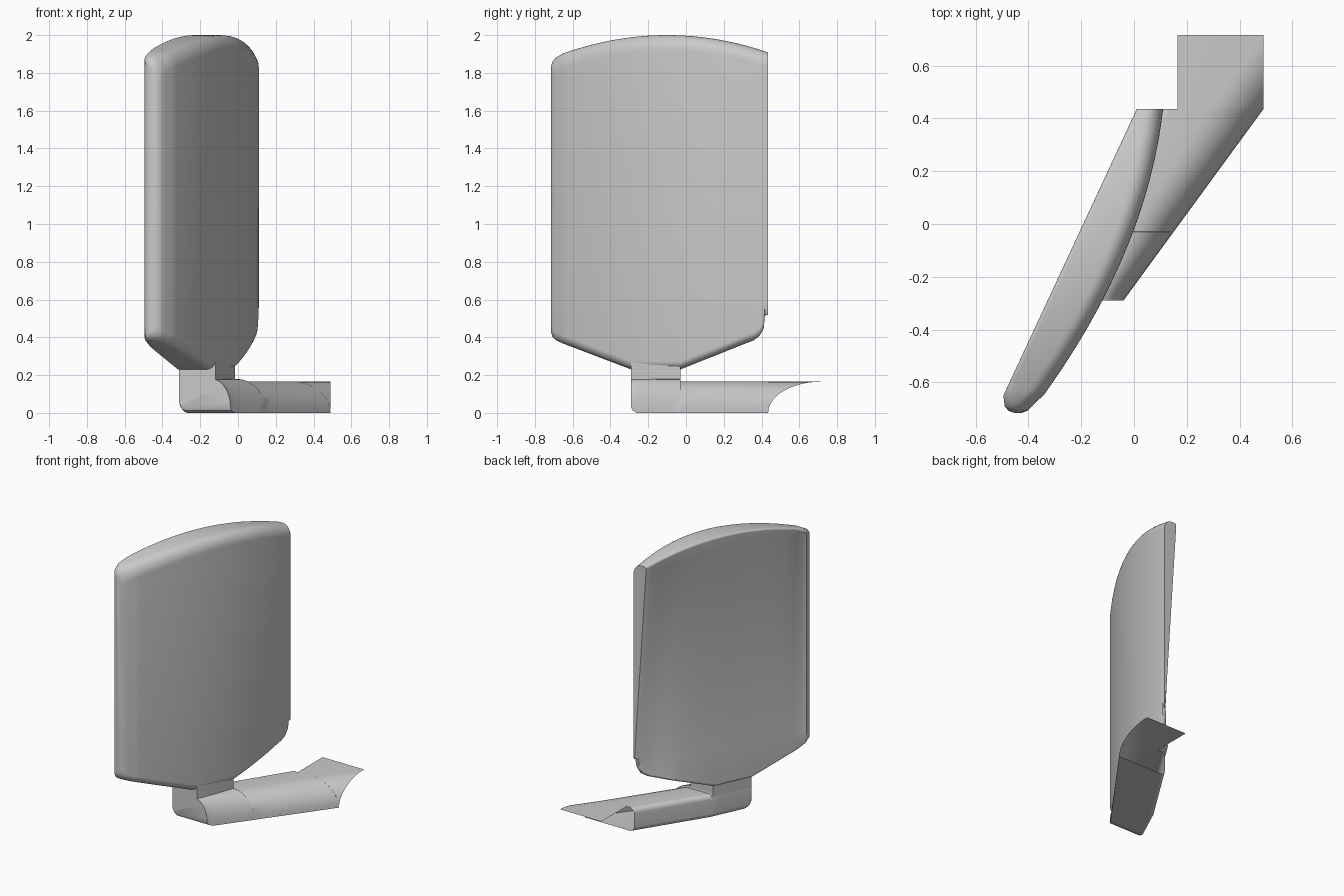
import bpy, bmesh
from math import cos, sin, pi, radians

cube = bpy.data.objects.get("Cube")
if cube:
    bpy.data.objects.remove(cube, do_unlink=True)

SHADE = (0.59, 0.59, 0.59, 1)
grey = bpy.data.materials.new("plain_grey")
grey.use_nodes = True
grey.diffuse_color = SHADE
grey.node_tree.nodes["Principled BSDF"].inputs["Base Color"].default_value = SHADE


def loft(name, rings, closed=True, caps=(0, -1)):
    """Skin a list of equal-length rings and cap the listed ones."""
    bm = bmesh.new()
    rows = [[bm.verts.new(p) for p in ring] for ring in rings]
    n = len(rows[0])
    for a, b in zip(rows, rows[1:]):
        for i in range(n if closed else n - 1):
            j = (i + 1) % n
            bm.faces.new((a[i], a[j], b[j], b[i]))
    for k in caps:
        bm.faces.new(rows[k])
    bmesh.ops.remove_doubles(bm, verts=bm.verts, dist=0.0002)
    bmesh.ops.recalc_face_normals(bm, faces=bm.faces)
    mesh = bpy.data.meshes.new(name)
    bm.to_mesh(mesh)
    bm.free()
    mesh.materials.append(grey)
    ob = bpy.data.objects.new(name, mesh)
    bpy.context.collection.objects.link(ob)
    bpy.ops.object.select_all(action='DESELECT')
    ob.select_set(True)
    bpy.context.view_layer.objects.active = ob
    bpy.ops.object.shade_smooth_by_angle(angle=radians(32))


def corner(cx, cz, rx, rz, start, steps=8):
    """Quarter ellipse in the x-z plane."""
    return [(cx + rx * cos(start + pi / 2 * i / steps),
             cz + rz * sin(start + pi / 2 * i / steps)) for i in range(steps + 1)]


def interp(table, v):
    for (a, p), (b, q) in zip(table, table[1:]):
        if v <= b:
            return p + (q - p) * (v - a) / (b - a)
    return table[-1][1]


# Housing outline along y: bulged side, mirror side, top and bottom
TIP, END = -0.715, 0.435
front_tip = [(TIP, -0.425), (-0.708, -0.405), (-0.69, -0.385), (-0.65, -0.348)]
back_line = [(TIP, -0.455), (-0.708, -0.475), (-0.69, -0.49), (-0.65, -0.495), (END, 0.01)]
bottom = [(TIP, 0.43), (-0.708, 0.405), (-0.69, 0.385), (-0.65, 0.367), (-0.29, 0.23),
          (-0.03, 0.23), (0.36, 0.385), (0.39, 0.408), (0.412, 0.45), (0.417, 0.515), (END, 0.52)]
drop = [(TIP, 0.05), (-0.708, 0.025), (-0.69, 0.008), (-0.65, 0), (1, 0)]
back_radius = [(TIP, 0.04), (-0.65, 0.035), (-0.6, 0.015), (1, 0.015)]
# Depth of the recessed mirror at its upper and lower edge
depth_top = [(-0.65, 0), (-0.63, 0.012), (-0.2, 0.022), (0.3, 0.015), (END, 0)]
depth_low = [(-0.65, 0), (-0.63, 0.012), (-0.2, 0.03), (0.3, 0.055), (END, 0.09)]


def bulge(y):
    u = y - END
    return interp(front_tip, y) if y < -0.65 else 0.11 + 0.114 * u - 0.28 * u * u


def housing_ring(y):
    f, g, zb = bulge(y), interp(back_line, y), interp(bottom, y)
    zt = 2.0 - 0.32 * (y + 0.1) ** 2 - interp(drop, y)
    # the lower rear corner on the mirror side is cut away towards the end
    gb = g + max(0, (y - 0.25) / 0.185) * 0.09
    rx = min(0.07, 0.6 * (f - g))
    r = min(interp(back_radius, y), 0.3 * (f - g))
    rxb, rb = min(0.05, 0.6 * (f - gb)), min(r, 0.3 * (f - gb))
    z_hi = min(1.88, zt - r - 0.01)
    z_lo = max(0.475, zb + rb + 0.01)
    dt = interp(depth_top, y) if y > -0.65 else 0
    dl = interp(depth_low, y) if y > -0.65 else 0
    pts = (corner(f - rx, zt - 0.08, rx, 0.08, 0)
           + corner(g + r, zt - r, r, r, pi / 2)
           + [(g + dt, z_hi), (g + dl, z_lo)]
           + corner(gb + rb, zb + rb, rb, rb, pi)
           + corner(f - rxb, zb + 0.045, rxb, 0.045, 1.5 * pi))
    return [(x, y, z) for x, z in pts]


stations = [TIP, -0.708, -0.69, -0.67, -0.65, -0.63]
stations += [-0.63 + 0.34 * i / 8 for i in range(1, 9)]
stations += [-0.29 + 0.26 * i / 6 for i in range(1, 7)]
stations += [-0.03 + 0.33 * i / 8 for i in range(1, 9)]
stations += [0.33, 0.36, 0.39, 0.412, 0.417, END]
loft("mirror_housing", [housing_ring(y) for y in stations])

# Neck: short upright prism following the housing plan
ys = [-0.29 + 0.26 * i / 8 for i in range(9)]
plan = [(bulge(y) - 0.045 * (y + 0.29), y) for y in ys]
plan += [(interp(back_line, y) + 0.016, y) for y in reversed(ys)]
loft("neck", [[(x, y, z) for x, y in plan] for z in (0.1, 0.3)])

# Mounting foot: hollow diagonal arm with one rounded flank, open at the rear
SLOPE = 0.53 / 0.725
arc_width = [(-0.29, 0.10), (-0.02, 0.16), (END, 0.205)]
height = [(-0.29, 0.18), (-0.03, 0.18), (-0.028, 0.165), (END, 0.165)]
left_edge = [(-0.29, -0.312), (-0.03, -0.191), (END, 0.105)]


def foot_ring(y, base=0.0):
    left = interp(left_edge, y)
    right = -0.04 + SLOPE * (y + 0.29)
    a, h, r = interp(arc_width, y), interp(height, y), 0.035
    pts = (corner(right - a, base, a, h - base, 0)
           + corner(left + r, h - r, r, r, pi / 2)
           + corner(left + r, base + r, r, r, pi))
    return [(x, y, z) for x, z in pts]


foot = [foot_ring(-0.29, 0.03), foot_ring(-0.282, 0.012), foot_ring(-0.26)]
foot += [foot_ring(-0.26 + 0.23 * i / 5) for i in range(1, 6)]
foot += [foot_ring(-0.028 + 0.463 * i / 8) for i in range(9)]
loft("mounting_foot", foot, caps=(0,))

# Open flange continuing the rounded flank and top past the foot
a, h, x_end = 0.205, 0.165, 0.49
near, far = [], []
for i in range(13):
    t = pi / 2 * i / 12
    back = a * (1 - cos(t))
    near.append((x_end - back, END, h * sin(t)))
    far.append((x_end, END + back / SLOPE, h * sin(t)))
near.append((0.165, END, h))
far.append((0.165, 0.715, h))
loft("foot_flange", [near, far], closed=False, caps=())
